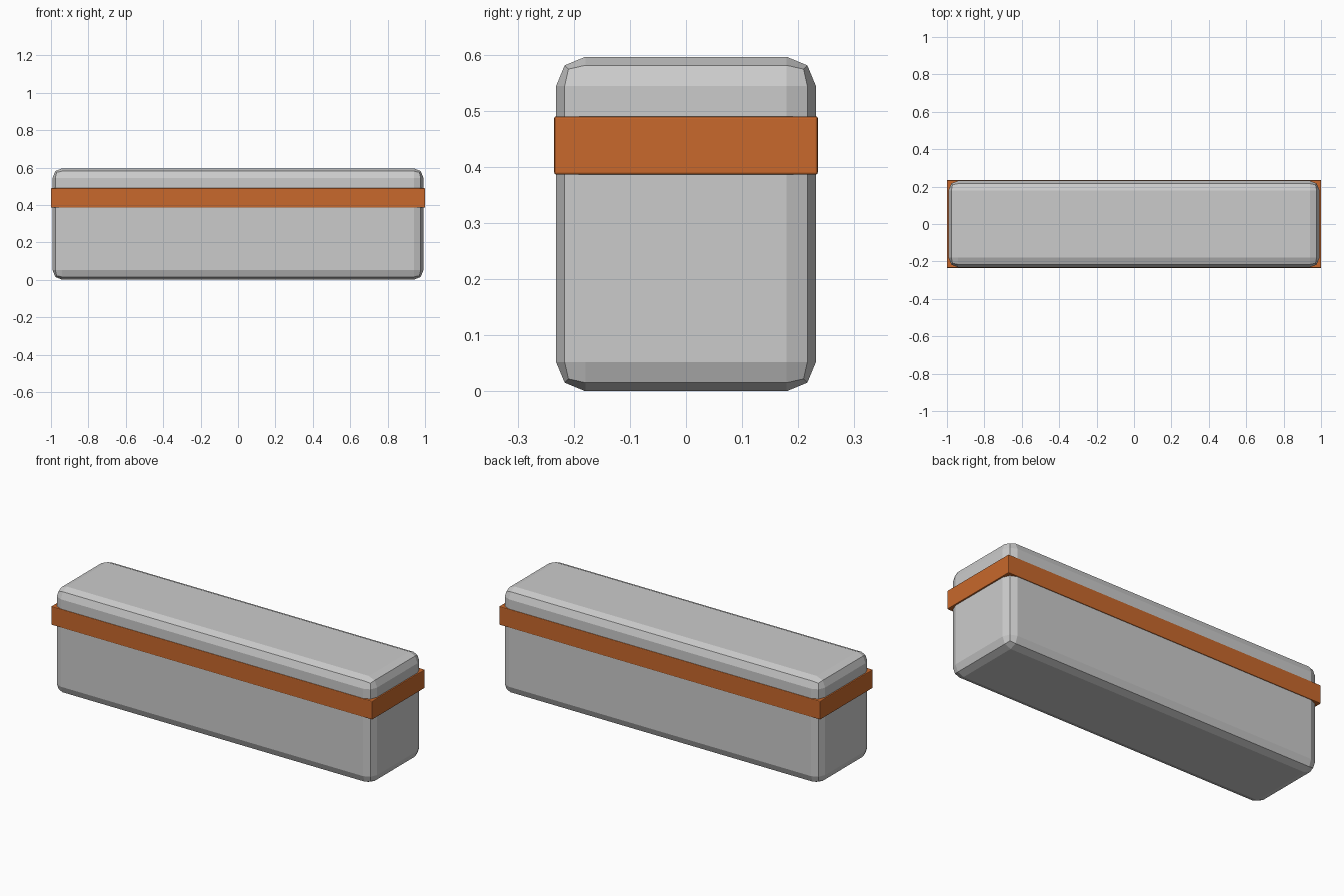
import bpy

if "Cube" in bpy.data.objects:
    bpy.data.objects.remove(bpy.data.objects["Cube"])


def bevelled_box(name, size, z_min, width, segments):
    """Box centred on x and y, resting at z_min, with bevelled edges."""
    bpy.ops.mesh.primitive_cube_add(size=1, location=(0, 0, z_min + size[2] / 2))
    obj = bpy.context.object
    obj.name = name
    obj.scale = size
    bpy.ops.object.transform_apply(location=False, rotation=False, scale=True)
    bevel = obj.modifiers.new("edge_bevel", "BEVEL")
    bevel.width = width
    bevel.segments = segments
    return obj


# Main case with chunky two-step bevel
bevelled_box("case_body", (1.984, 0.463, 0.596), 0.0, 0.052, 2)

# Coloured band wrapped around the upper part
band = bevelled_box("band", (2.0, 0.47, 0.104), 0.386, 0.004, 2)
orange = bpy.data.materials.new("orange")
orange.diffuse_color = (0.58, 0.14, 0.025, 1)
orange.use_nodes = True
orange.node_tree.nodes["Principled BSDF"].inputs["Base Color"].default_value = orange.diffuse_color
band.data.materials.append(orange)
